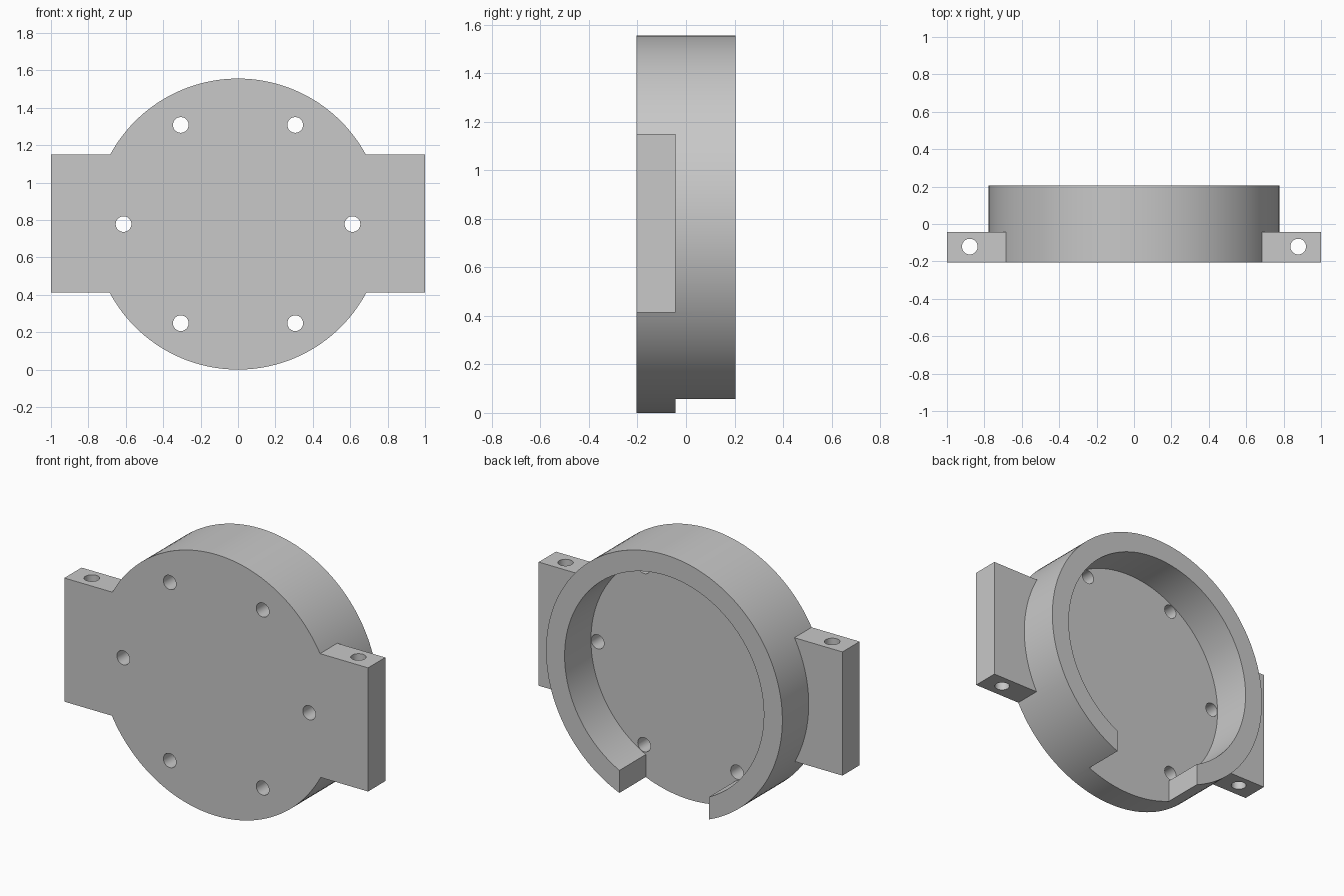
import bpy
import math

cube = bpy.data.objects.get("Cube")
if cube:
    bpy.data.objects.remove(cube, do_unlink=True)

RADIUS, INNER, CZ = 0.778, 0.656, 0.778
FRONT, FLOOR, BACK = -0.205, -0.043, 0.205
TAB_HEIGHT = 0.736
HOLE = 0.042

grey = bpy.data.materials.new("Plain grey")
grey.use_nodes = True
colour = (0.58, 0.58, 0.58, 1)
grey.diffuse_color = colour
grey.node_tree.nodes["Principled BSDF"].inputs["Base Color"].default_value = colour


def box(name, x, y, z):
    """Box spanning the given (low, high) ranges."""
    spans = (x, y, z)
    bpy.ops.mesh.primitive_cube_add(size=1, location=[sum(s) / 2 for s in spans])
    ob = bpy.context.object
    ob.name = name
    ob.scale = [s[1] - s[0] for s in spans]
    bpy.ops.object.transform_apply(location=True, rotation=True, scale=True)
    ob.data.materials.append(grey)
    return ob


def cylinder(name, radius, depth, location, along_y=True, sides=32):
    bpy.ops.mesh.primitive_cylinder_add(
        vertices=sides, radius=radius, depth=depth, location=location,
        rotation=(math.pi / 2 if along_y else 0, 0, 0))
    ob = bpy.context.object
    ob.name = name
    bpy.ops.object.transform_apply(location=True, rotation=True, scale=True)
    ob.data.materials.append(grey)
    return ob


def combine(target, tool, operation):
    """Apply a boolean and discard the tool."""
    mod = target.modifiers.new(operation, "BOOLEAN")
    mod.operation = operation
    mod.solver = "EXACT"
    mod.object = tool
    bpy.context.view_layer.objects.active = target
    bpy.ops.object.modifier_apply(modifier=mod.name)
    bpy.data.objects.remove(tool, do_unlink=True)


# Round cup, open to the back
housing = cylinder("round_housing", RADIUS, BACK - FRONT, (0, 0, CZ), sides=144)

# Mounting tabs with a vertical bolt hole each
for side in (-1, 1):
    xs = sorted((side * 0.67, side * 1.0))
    tab = box("mounting_tab", xs, (FRONT, FLOOR),
              (CZ + 0.003 - TAB_HEIGHT / 2, CZ + 0.003 + TAB_HEIGHT / 2))
    combine(housing, tab, "UNION")
    bolt = cylinder("bolt_cutter", HOLE, 2, (side * 0.878, -0.121, CZ), along_y=False)
    combine(housing, bolt, "DIFFERENCE")

# Cavity and the slot through the rim at the bottom
cavity = cylinder("cavity_cutter", INNER, 1, (0, FLOOR + 0.5, CZ), sides=144)
combine(housing, cavity, "DIFFERENCE")
slot = box("slot_cutter", (-0.295, 0.295), (FLOOR, 1), (-0.5, CZ - 0.4))
combine(housing, slot, "DIFFERENCE")

# Ring of six screw holes through the front plate
for i in range(6):
    a = i * math.pi / 3
    screw = cylinder("screw_cutter", HOLE, 1,
                     (0.612 * math.cos(a), FRONT, CZ + 0.612 * math.sin(a)))
    combine(housing, screw, "DIFFERENCE")

# Smooth walls with crisp edges
bpy.ops.object.select_all(action="DESELECT")
housing.select_set(True)
bpy.context.view_layer.objects.active = housing
bpy.ops.object.shade_smooth_by_angle(angle=math.radians(30))
